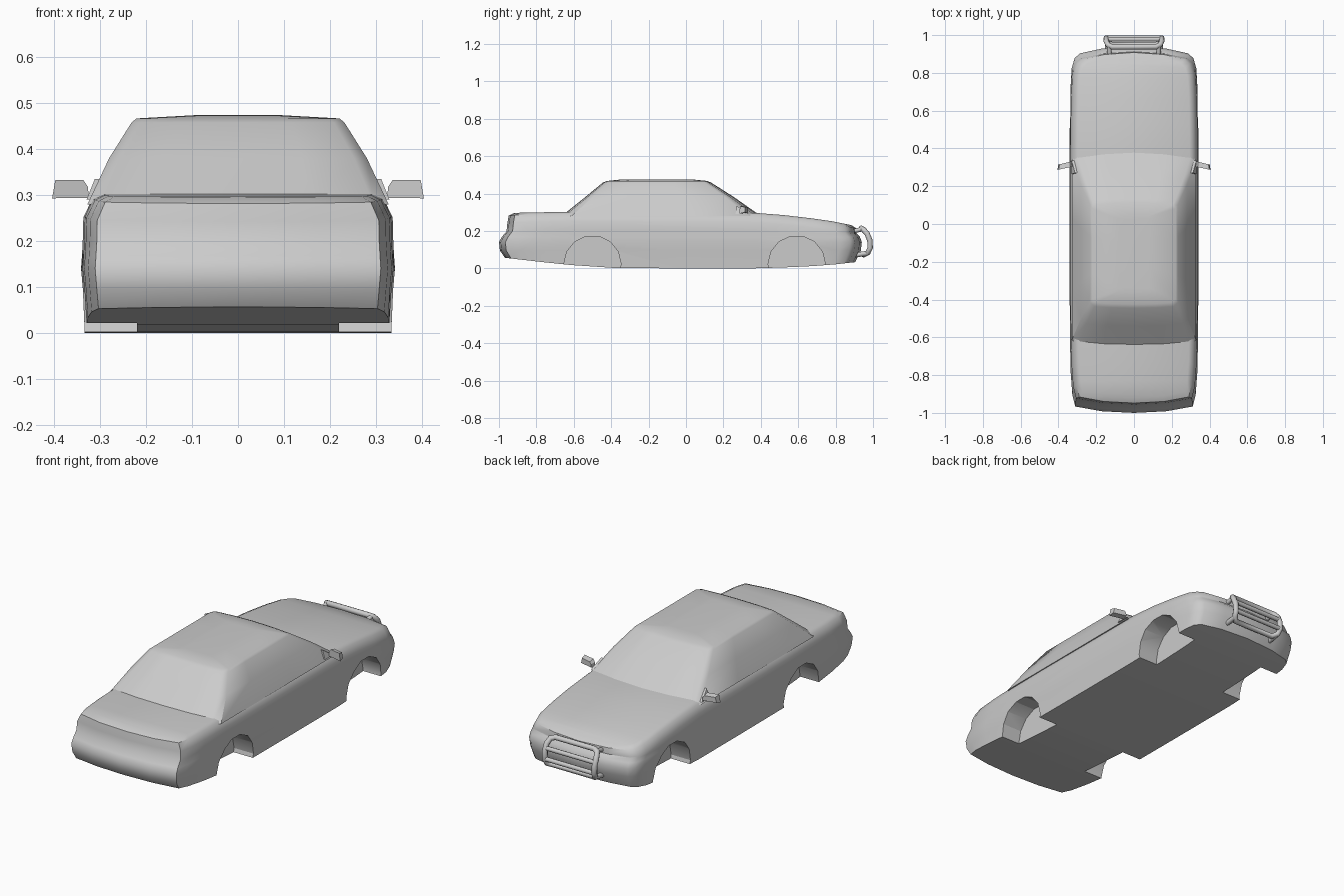
import bpy, bmesh, math
from mathutils import Vector

if "Cube" in bpy.data.objects:
    bpy.data.objects.remove(bpy.data.objects["Cube"])


def interp(pts, y):
    for (a, za), (b, zb) in zip(pts, pts[1:]):
        if y <= b:
            return za + (zb - za) * max(0, (y - a) / (b - a))
    return pts[-1][1]


def finish(name, bm, angle=35):
    bmesh.ops.recalc_face_normals(bm, faces=bm.faces)
    me = bpy.data.meshes.new(name)
    bm.to_mesh(me)
    bm.free()
    ob = bpy.data.objects.new(name, me)
    bpy.context.collection.objects.link(ob)
    smooth(ob, angle)
    return ob


def smooth(ob, angle=35):
    bpy.ops.object.select_all(action='DESELECT')
    ob.select_set(True)
    bpy.context.view_layer.objects.active = ob
    bpy.ops.object.shade_smooth_by_angle(angle=math.radians(angle))


def stack(name, plan, levels, angle=35):
    """Stack symmetric plan outlines; each level is (height function, y back, y front, half width)."""
    bm = bmesh.new()
    n = len(plan)
    rings = []
    for zf, y0, y1, w in levels:
        ring = []
        for fx, s in plan + [(-fx, s) for fx, s in plan[-2:0:-1]]:
            y = (y0 + y1) / 2 + s * (y1 - y0) / 2
            ring.append(bm.verts.new((fx * w, y, zf(y))))
        rings.append(ring)
    m = len(rings[0])
    for a, b in zip(rings, rings[1:]):
        for i in range(m):
            j = (i + 1) % m
            bm.faces.new((a[i], a[j], b[j], b[i]))
    # close the floor and the top with strips across the car
    for r in (rings[0], rings[-1]):
        for i in range(n - 1):
            vs = [r[i], r[i + 1], r[(m - i - 1) % m], r[(m - i) % m]]
            bm.faces.new(list(dict.fromkeys(vs)))
    return finish(name, bm, angle)


# lower body: floor, bumpers, flanks, boot and bonnet
floor = [(-1, .06), (-.65, .02), (-.35, 0), (.42, 0), (.74, .015), (.95, .038)]
deck = [(-1, .288), (-.9, .297), (-.6, .303), (.37, .297), (.58, .28), (.78, .252), (.95, .218)]
zb = lambda y: interp(floor, y)
zt = lambda y: interp(deck, y)
body_plan = [(0, -1), (.5, -.991), (.91, -.965), (.955, -.9), (.98, -.78), (.99, -.62), (1, -.36),
             (1, 0), (1, .42), (.995, .6), (.985, .76), (.965, .88), (.92, .935), (.84, .962), (.5, .988), (0, 1)]
body = stack("body", body_plan, [
    (zb, -.968, .905, .334),
    (lambda y: .095, -.995, .935, .338),
    (lambda y: .14, -1.0, .94, .342),
    (lambda y: .168, -.985, .93, .34),
    (lambda y: max(.187, zt(y) - .095), -.96, .912, .338),
    (lambda y: max(.192, zt(y) - .05), -.955, .912, .337),
    (lambda y: zt(y) - .011, -.948, .908, .318),
    (zt, -.92, .885, .295)], 40)

# wheel arches cut into the flanks
for y in (-.5, .592):
    for side in (-1, 1):
        bpy.ops.mesh.primitive_cylinder_add(vertices=14, radius=.153, depth=.24,
                                            location=(side * .34, y, .022), rotation=(0, math.pi / 2, 0))
        cutter = bpy.context.object
        cutter.name = "arch_cutter"
        cutter.hide_render = True
        bpy.context.view_layer.objects.active = body
        mod = body.modifiers.new("arch", 'BOOLEAN')
        mod.operation = 'DIFFERENCE'
        mod.solver = 'EXACT'
        mod.object = cutter
        # keep the arch cut before the smoothing modifier
        body.modifiers.move(len(body.modifiers) - 1, 0)
        bpy.ops.object.modifier_apply(modifier=mod.name)
        bpy.data.objects.remove(cutter)
smooth(body, 40)

# cabin with sloping glass and crowned roof
cabin_plan = [(0, -1), (.5, -.993), (.9, -.97), (1, -.9), (1, -.4), (1, .3), (1, .88), (.93, .95), (.5, .985), (0, 1)]
stack("cabin", cabin_plan, [
    (lambda y: .28, -.665, .40, .328),
    (lambda y: .38, -.54, .258, .281),
    (lambda y: .458, -.445, .135, .232),
    (lambda y: .467, -.425, .115, .221),
    (lambda y: .475 - .03 * (y + .15) ** 2, -.36, .05, .08)], 40)

# door mirrors and their corner brackets
for side, label in ((-1, "left"), (1, "right")):
    bm = bmesh.new()
    outline = [(.325, .294), (.405, .293), (.398, .333), (.337, .333), (.327, .318)]
    back = [bm.verts.new((side * x, .304 - (x - .325) * .22, z)) for x, z in outline]
    front = [bm.verts.new((side * (.365 + (x - .365) * .9), .332 - (x - .325) * .22,
                           .313 + (z - .313) * .7)) for x, z in outline]
    bm.faces.new(back)
    bm.faces.new(front)
    for i in range(5):
        j = (i + 1) % 5
        bm.faces.new((back[i], back[j], front[j], front[i]))
    finish(label + "_mirror", bm, 30)
    bm = bmesh.new()
    tri = [(.335, .29), (.265, .29), (.27, .335)]
    a = [bm.verts.new((side * (.33 if z < .3 else .312), y, z)) for y, z in tri]
    b = [bm.verts.new((side * .28, y, z)) for y, z in tri]
    bm.faces.new(a)
    bm.faces.new(b)
    for i in range(3):
        j = (i + 1) % 3
        bm.faces.new((a[i], a[j], b[j], b[i]))
    finish(label + "_mirror_bracket", bm, 30)


def tube(name, pts, radius, closed=False):
    cu = bpy.data.curves.new(name, 'CURVE')
    cu.dimensions = '3D'
    cu.bevel_depth = radius
    cu.bevel_resolution = 2
    cu.use_fill_caps = True
    sp = cu.splines.new('POLY')
    sp.points.add(len(pts) - 1)
    for p, co in zip(sp.points, pts):
        p.co = (*co, 1)
    sp.use_cyclic_u = closed
    ob = bpy.data.objects.new(name, cu)
    bpy.context.collection.objects.link(ob)


# nose guard: bowed hoop, cross bars and mounting feet
half = [(.115, .937, .215), (.138, .948, .208), (.147, .968, .186), (.147, .983, .15),
        (.147, .985, .11), (.142, .972, .083), (.12, .95, .072)]
tube("guard_hoop", half + [(-x, y, z) for x, y, z in reversed(half)], .0145, True)
tube("guard_upper_bar", [(-.145, .978, .165), (.145, .978, .165)], .012)
tube("guard_lower_bar", [(-.145, .985, .11), (.145, .985, .11)], .012)
for side, label in ((-1, "left"), (1, "right")):
    tube(label + "_guard_foot", [(side * .14, .9, .07), (side * .14, .965, .08)], .013)
    tube(label + "_guard_stay", [(side * .13, .9, .2), (side * .13, .945, .21)], .012)
